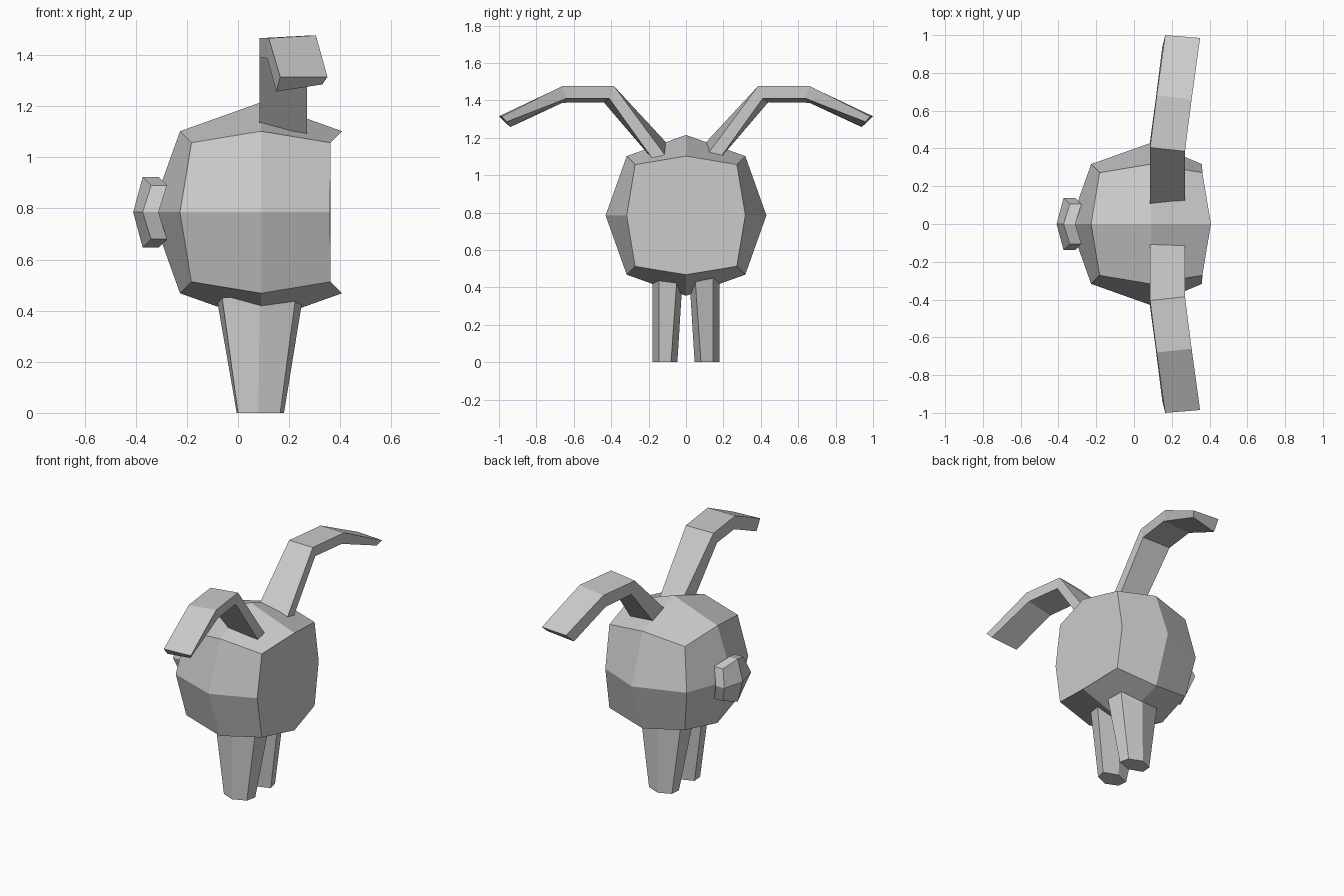
import bpy, bmesh
from mathutils import Vector

if "Cube" in bpy.data.objects:
    bpy.data.objects.remove(bpy.data.objects["Cube"], do_unlink=True)

grey = bpy.data.materials.new("plain grey")
grey.use_nodes = True
COLOUR = (0.6, 0.6, 0.6, 1)
grey.diffuse_color = COLOUR
grey.node_tree.nodes["Principled BSDF"].inputs["Base Color"].default_value = COLOUR


def finish(name, bm):
    """Turn a bmesh into a flat-shaded grey object."""
    bmesh.ops.recalc_face_normals(bm, faces=bm.faces)
    mesh = bpy.data.meshes.new(name)
    bm.to_mesh(mesh)
    bm.free()
    mesh.materials.append(grey)
    obj = bpy.data.objects.new(name, mesh)
    bpy.context.collection.objects.link(obj)
    return obj


def loft(name, rings, side):
    """Skin a list of equal-sized rings, capped at both ends; side flips y."""
    bm = bmesh.new()
    rows = [[bm.verts.new((x, y * side, z)) for x, y, z in ring] for ring in rings]
    n = len(rows[0])
    for a, b in zip(rows, rows[1:]):
        for i in range(n):
            j = (i + 1) % n
            bm.faces.new((a[i], a[j], b[j], b[i]))
    bm.faces.new(rows[0])
    bm.faces.new(rows[-1])
    return finish(name, bm)


# Body: once-subdivided cube rounded into a ball, with a flattened +x face
CENTRE = Vector((0.09, 0, 0.785))
REACH = {1: 0.43, 2: 0.317, 3: 0.272}
bm = bmesh.new()
bmesh.ops.create_cube(bm, size=2)
bmesh.ops.subdivide_edges(bm, edges=bm.edges[:], cuts=1, use_grid_fill=True)
flat_centre = None
for v in bm.verts:
    g = Vector([round(c) for c in v.co])
    count = sum(abs(c) for c in g)
    v.co = CENTRE + g * REACH[int(count)]
    if g.x == 1 and count == 1:
        flat_centre = v
    elif g.x == 1 and count == 2 and g.y != 0:
        v.co.x = 0.36
bmesh.ops.dissolve_verts(bm, verts=[flat_centre])
finish("body", bm)

# Tail: domed 3 x 3 patch thickened along x
DEPTH = {0: -0.41, 1: -0.373, 2: -0.34}
SPREAD = {0: 0, 1: 0.138, 2: 0.105}
bm = bmesh.new()
grid = {}
for j in (-1, 0, 1):
    for k in (-1, 0, 1):
        c = abs(j) + abs(k)
        grid[j, k] = bm.verts.new((DEPTH[c], j * SPREAD[c], 0.785 + k * SPREAD[c]))
for j in (-1, 0):
    for k in (-1, 0):
        bm.faces.new((grid[j, k], grid[j + 1, k], grid[j + 1, k + 1], grid[j, k + 1]))
ext = bmesh.ops.extrude_face_region(bm, geom=bm.faces[:], use_keep_orig=True)
for v in [e for e in ext["geom"] if isinstance(e, bmesh.types.BMVert)]:
    v.co.x += 0.062
finish("tail", bm)

# Legs: tapered six-sided posts
LEG = [
    [(0.08, 0.18, 0), (0.165, 0.145, 0), (0.18, 0.08, 0),
     (0.085, 0.046, 0), (-0.005, 0.08, 0), (0.0, 0.145, 0)],
    [(0.085, 0.18, 0.46), (0.225, 0.145, 0.45), (0.25, 0.05, 0.43),
     (0.085, 0.02, 0.42), (-0.08, 0.05, 0.43), (-0.062, 0.145, 0.45)],
]
# Ears: four-sided strips rising, bending outward and drooping
EAR = [
    [(0.085, 0.107, 1.176), (0.27, 0.107, 1.10), (0.27, 0.18, 1.09), (0.085, 0.20, 1.11)],
    [(0.085, 0.405, 1.466), (0.27, 0.385, 1.476), (0.27, 0.41, 1.41), (0.085, 0.44, 1.39)],
    [(0.12, 0.68, 1.466), (0.305, 0.66, 1.477), (0.30, 0.64, 1.41), (0.115, 0.66, 1.387)],
    [(0.165, 1.0, 1.315), (0.35, 0.985, 1.315), (0.33, 0.96, 1.285), (0.15, 0.94, 1.257)],
]
for label, side in (("back", 1), ("front", -1)):
    loft(label + "_leg", LEG, side)
    loft(label + "_ear", EAR, side)
